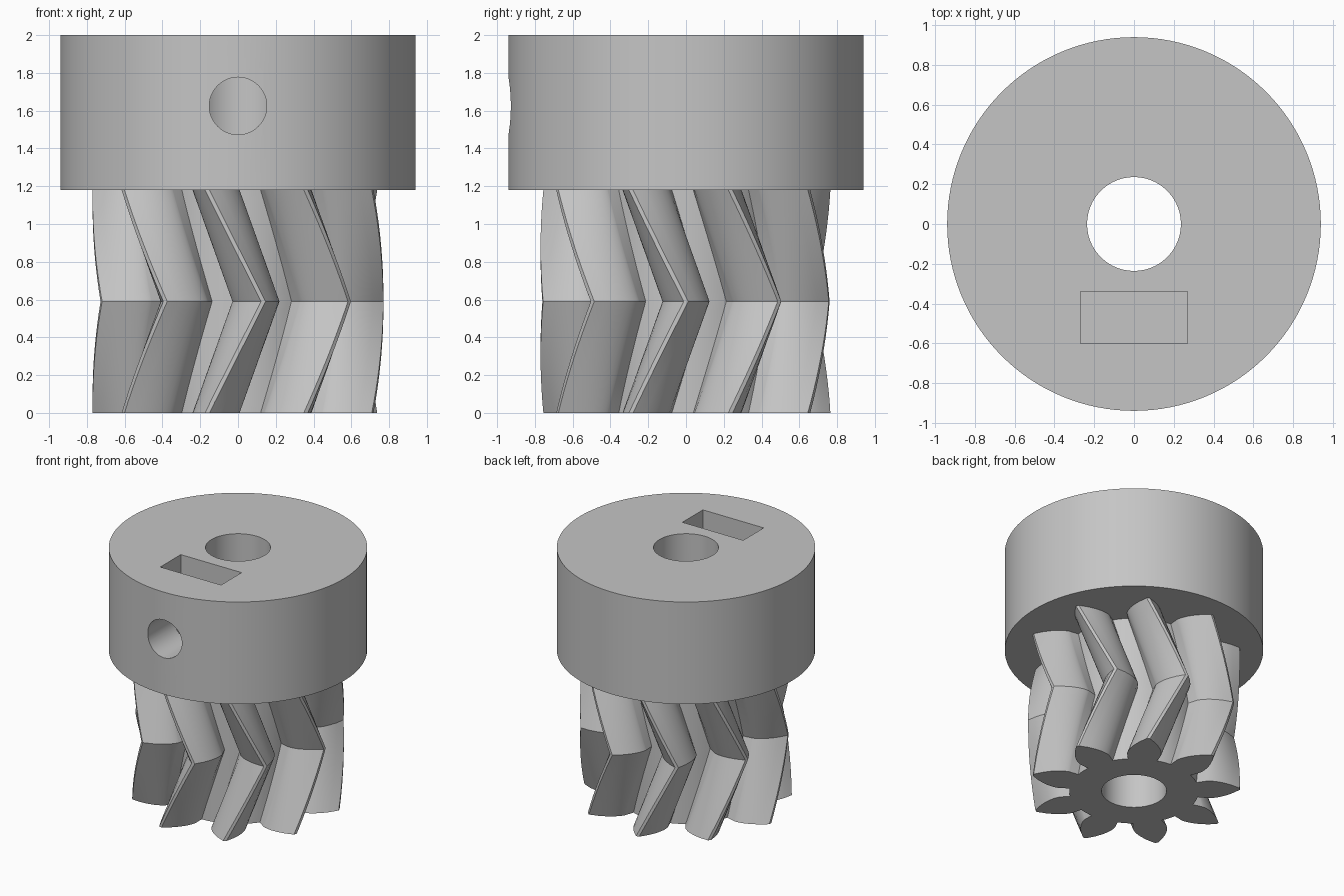
import bpy, bmesh, math
from mathutils import Matrix

if "Cube" in bpy.data.objects:
    bpy.data.objects.remove(bpy.data.objects["Cube"])

TEETH = 9
PITCH_R, TIP_R, ROOT_R = 0.63, 0.77, 0.471
BASE_R = PITCH_R * math.cos(math.radians(30))
BORE_R, HUB_R = 0.236, 0.94
GEAR_H, TOP = 1.18, 2.0
TWIST = math.radians(200 / TEETH)
SLICES = 10          # layers in each half of the herringbone

grey = bpy.data.materials.new("grey plastic")
grey.diffuse_color = (0.56, 0.56, 0.56, 1)
grey.use_nodes = True
grey.node_tree.nodes["Principled BSDF"].inputs["Base Color"].default_value = grey.diffuse_color


def add_object(name, bm):
    bmesh.ops.recalc_face_normals(bm, faces=bm.faces)
    mesh = bpy.data.meshes.new(name)
    bm.to_mesh(mesh)
    bm.free()
    mesh.materials.append(grey)
    obj = bpy.data.objects.new(name, mesh)
    bpy.context.collection.objects.link(obj)
    return obj


def cylinder(name, r, length, matrix, sides=96):
    bm = bmesh.new()
    bmesh.ops.create_cone(bm, cap_ends=True, segments=sides, radius1=r,
                          radius2=r, depth=length, matrix=matrix)
    return add_object(name, bm)


def box(name, size, centre):
    bm = bmesh.new()
    bmesh.ops.create_cube(bm, size=1, matrix=Matrix.Translation(centre)
                          @ Matrix.Diagonal((*size, 1)))
    return add_object(name, bm)


def cut(obj, cutter):
    mod = obj.modifiers.new("cut", 'BOOLEAN')
    mod.operation, mod.solver, mod.object = 'DIFFERENCE', 'EXACT', cutter
    bpy.context.view_layer.objects.active = obj
    bpy.ops.object.modifier_apply(modifier=mod.name)


def smooth(obj):
    bpy.ops.object.select_all(action='DESELECT')
    obj.select_set(True)
    bpy.context.view_layer.objects.active = obj
    bpy.ops.object.shade_smooth_by_angle(angle=math.radians(30))


def gear_profile():
    """Involute teeth as (radius, angle) pairs, going round once."""
    step = 2 * math.pi / TEETH
    involute = lambda t: t - math.atan(t)
    half_base = step / 4 + involute(math.tan(math.radians(30)))
    t_max = math.sqrt((TIP_R / BASE_R) ** 2 - 1)
    flank = [(ROOT_R, half_base)]
    for i in range(8):
        t = t_max * i / 7
        flank.append((BASE_R * math.sqrt(1 + t * t), half_base - involute(t)))
    gap = step - 2 * half_base
    points = []
    for k in range(TEETH):
        a = k * step
        points += [(r, a - h) for r, h in flank]
        points += [(r, a + h) for r, h in reversed(flank)]
        points += [(ROOT_R, a + half_base + gap * j / 4) for j in (1, 2, 3)]
    return points


# Herringbone pinion: the profile twists one way, then back
profile = gear_profile()
bm = bmesh.new()
rings = []
for s in range(2 * SLICES + 1):
    turn = -TWIST * abs(1 - s / SLICES)
    z = GEAR_H * s / (2 * SLICES)
    rings.append([bm.verts.new((r * math.cos(a + turn), r * math.sin(a + turn), z))
                  for r, a in profile])
n = len(profile)
for low, high in zip(rings, rings[1:]):
    for i in range(n):
        j = (i + 1) % n
        bm.faces.new((low[i], low[j], high[j], high[i]))
bm.faces.new(rings[0][::-1])
bm.faces.new(rings[-1])
gear = add_object("herringbone_gear", bm)

# Round hub on top of the gear
hub = cylinder("hub", HUB_R, TOP - GEAR_H,
               Matrix.Translation((0, 0, (TOP + GEAR_H) / 2)), 128)

# Shaft bore, set screw hole and nut slot
bore = cylinder("bore_cutter", BORE_R, 3, Matrix.Translation((0, 0, 1)))
screw = cylinder("screw_cutter", 0.152, 1.2,
                 Matrix.Translation((0, -0.6, 1.625)) @ Matrix.Rotation(math.pi / 2, 4, 'X'), 48)
slot = box("slot_cutter", (0.54, 0.26, 0.9), (0, -0.47, 1.355 + 0.45))

cut(gear, bore)
for cutter in (bore, screw, slot):
    cut(hub, cutter)
for cutter in (bore, screw, slot):
    bpy.data.objects.remove(cutter)
for obj in (gear, hub):
    smooth(obj)
